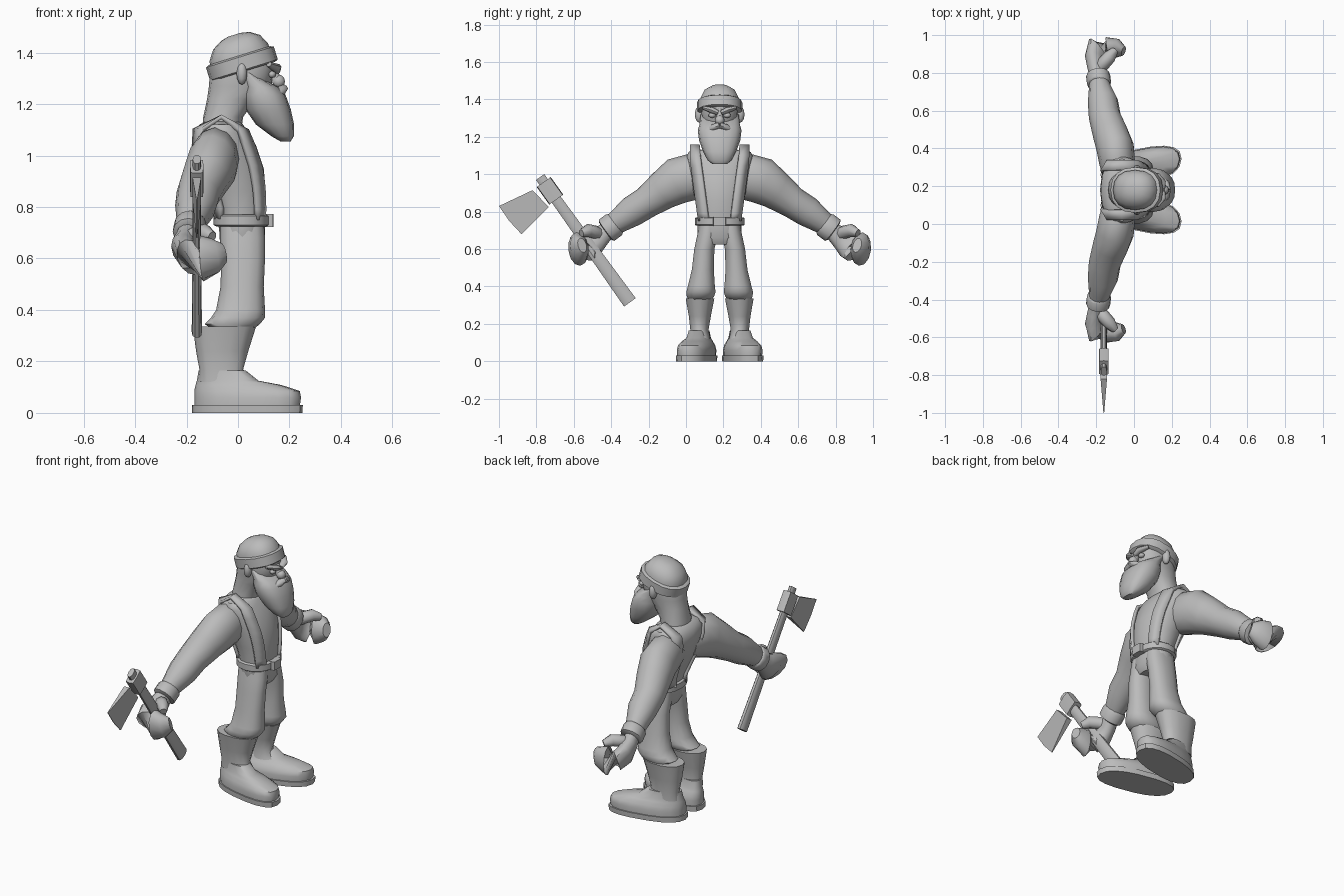
import bpy, bmesh, math
from mathutils import Vector, Matrix

CY = 0.18                      # symmetry plane of the figure (it faces +x)
mat = bpy.data.materials.new("light_grey")
mat.diffuse_color = (0.5, 0.5, 0.5, 1)


def finish(name, bm, angle=50):
    bmesh.ops.recalc_face_normals(bm, faces=bm.faces)
    me = bpy.data.meshes.new(name)
    bm.to_mesh(me)
    bm.free()
    me.materials.append(mat)
    ob = bpy.data.objects.new(name, me)
    bpy.context.collection.objects.link(ob)
    bpy.ops.object.select_all(action='DESELECT')
    ob.select_set(True)
    bpy.context.view_layer.objects.active = ob
    bpy.ops.object.shade_smooth_by_angle(angle=math.radians(angle))
    return ob


def skin(name, rings, angle=50):
    """Join rings of points and cap both ends."""
    bm = bmesh.new()
    vs = [[bm.verts.new(p) for p in r] for r in rings]
    n = len(vs[0])
    for a, b in zip(vs, vs[1:]):
        for i in range(n):
            bm.faces.new((a[i], a[(i + 1) % n], b[(i + 1) % n], b[i]))
    bm.faces.new(vs[0])
    bm.faces.new(vs[-1])
    return finish(name, bm, angle)


def oval(n, e):
    out = []
    for i in range(n):
        c, s = math.cos(math.tau * i / n), math.sin(math.tau * i / n)
        out.append((math.copysign(abs(c) ** (2 / e), c), math.copysign(abs(s) ** (2 / e), s)))
    return out


def stack(name, secs, n=16, e=2.3, side=1, shear=0.0, angle=50):
    """Level sections: z, back x, front x, half width, sideways centre."""
    rings = []
    for z, x0, x1, hw, d in secs:
        ring = []
        for c, s in oval(n, e):
            x = (x0 + x1) / 2 + c * (x1 - x0) / 2
            ring.append((x, CY + side * (d + s * hw + shear * (x + 0.08)), z))
        rings.append(ring)
    return skin(name, rings, angle)


def tube(name, path, side=1, n=12, e=2.0, ref=(1, 0, 0), angle=50):
    """Path points: x, sideways, z, radius along ref, radius across it."""
    pts = [Vector((p[0], CY + side * p[1], p[2])) for p in path]
    rings = []
    for i, p in enumerate(pts):
        t = (pts[min(i + 1, len(pts) - 1)] - pts[max(i - 1, 0)]).normalized()
        a = Vector(ref)
        a = (a - t * a.dot(t)).normalized()
        b = t.cross(a)
        rings.append([p + a * c * path[i][3] + b * s * path[i][4] for c, s in oval(n, e)])
    return skin(name, rings, angle)


def ball(name, loc, scale, seg=12, rot=0.0):
    bm = bmesh.new()
    bmesh.ops.create_uvsphere(bm, u_segments=seg, v_segments=seg // 2 + 1, radius=1)
    m = Matrix.Translation((loc[0], CY + loc[1], loc[2])) @ Matrix.Rotation(rot, 4, 'X')
    bm.transform(m @ Matrix.Diagonal((*scale, 1)))
    return finish(name, bm)


# Torso, neck, pelvis and belt
TORSO = [(0.72, -0.075, 0.10, 0.115, 0), (0.79, -0.085, 0.105, 0.12, 0),
         (0.86, -0.115, 0.108, 0.13, 0), (0.95, -0.155, 0.10, 0.15, 0),
         (1.04, -0.18, 0.07, 0.17, 0), (1.09, -0.175, 0.04, 0.18, 0),
         (1.12, -0.15, 0.02, 0.165, 0), (1.132, -0.13, 0.01, 0.09, 0)]
stack("torso", TORSO)
stack("pelvis", [(0.625, -0.05, 0.085, 0.10, 0), (0.66, -0.07, 0.105, 0.118, 0),
                 (0.74, -0.075, 0.105, 0.118, 0)])
stack("belt", [(0.725, -0.085, 0.115, 0.126, 0), (0.73, -0.095, 0.122, 0.132, 0),
               (0.765, -0.095, 0.122, 0.132, 0), (0.77, -0.085, 0.115, 0.126, 0)], angle=40)
stack("buckle", [(0.722, 0.10, 0.138, 0.035, 0), (0.772, 0.10, 0.138, 0.035, 0)], n=8, e=8, angle=20)
stack("neck", [(1.08, -0.14, 0.01, 0.095, 0), (1.15, -0.135, 0.02, 0.088, 0),
               (1.22, -0.12, 0.07, 0.085, 0), (1.27, -0.113, 0.13, 0.095, 0),
               (1.34, -0.108, 0.14, 0.10, 0), (1.39, -0.09, 0.13, 0.095, 0)])


def torso_x(d, z, front):
    """Front or back surface of the torso."""
    for a, b in zip(TORSO, TORSO[1:]):
        if z <= b[0]:
            break
    f = min(1, max(0, (z - a[0]) / (b[0] - a[0])))
    x0, x1, hw = (a[k] + f * (b[k] - a[k]) for k in (1, 2, 3))
    k = max(0.25, 1 - min(1, abs(d) / hw) ** 2.3) ** (1 / 2.3)
    return (x0 + x1) / 2 + (1 if front else -1) * (k * (x1 - x0) / 2 + 0.008)


# Straps over the shoulders, following the torso
for side, tag in ((1, "left"), (-1, "right")):
    path = [(0.75 + i * 0.042, 0.085 + 0.045 * i / 8, True) for i in range(9)]
    path += [(1.138, 0.132, None)]
    path += [(1.09 - i * 0.042, 0.13 - 0.065 * i / 8, False) for i in range(9)]
    bm = bmesh.new()
    rows = []
    for z, d, front in path:
        row = []
        for e in (d - 0.026, d + 0.026):
            x = -0.065 if front is None else torso_x(e, z, front)
            row.append(bm.verts.new((x, CY + side * e, z + (0.012 if z > 1.08 else 0))))
        rows.append(row)
    for a, b in zip(rows, rows[1:]):
        bm.faces.new((a[0], a[1], b[1], b[0]))
    ob = finish(tag + "_strap", bm, 40)
    mod = ob.modifiers.new("thickness", 'SOLIDIFY')
    mod.thickness, mod.offset = 0.018, 0

# Limbs on both sides
for side, tag in ((1, "left"), (-1, "right")):
    tube(tag + "_arm", [(-0.08, 0.06, 0.985, 0.08, 0.09), (-0.09, 0.15, 0.985, 0.095, 0.125),
                        (-0.10, 0.225, 0.965, 0.10, 0.125), (-0.125, 0.30, 0.915, 0.095, 0.105),
                        (-0.155, 0.39, 0.85, 0.085, 0.085), (-0.165, 0.47, 0.80, 0.08, 0.082),
                        (-0.18, 0.54, 0.75, 0.06, 0.065), (-0.19, 0.59, 0.715, 0.048, 0.055)], side)
    tube(tag + "_cuff", [(-0.185, 0.555, 0.738, 0.056, 0.062), (-0.185, 0.565, 0.73, 0.064, 0.07),
                         (-0.19, 0.605, 0.70, 0.064, 0.07), (-0.19, 0.612, 0.695, 0.05, 0.055)], side)
    tube(tag + "_hand", [(-0.19, 0.59, 0.71, 0.04, 0.045), (-0.20, 0.64, 0.665, 0.045, 0.06),
                         (-0.205, 0.69, 0.63, 0.05, 0.085), (-0.185, 0.735, 0.605, 0.055, 0.095),
                         (-0.14, 0.755, 0.60, 0.055, 0.09), (-0.09, 0.75, 0.61, 0.05, 0.07),
                         (-0.055, 0.735, 0.62, 0.025, 0.04)], side, ref=(0.8, 0.5, 0) if side > 0 else (0.8, -0.5, 0))
    tube(tag + "_thumb", [(-0.20, 0.63, 0.67, 0.03, 0.03), (-0.165, 0.665, 0.69, 0.036, 0.036),
                          (-0.13, 0.705, 0.70, 0.035, 0.035), (-0.10, 0.74, 0.685, 0.02, 0.02)],
         side, n=8, ref=(0, 0, 1))
    stack(tag + "_trouser_leg", [(0.325, -0.10, 0.06, 0.06, 0.105), (0.345, -0.13, 0.085, 0.074, 0.103),
                                 (0.37, -0.105, 0.105, 0.08, 0.10), (0.40, -0.085, 0.105, 0.074, 0.098),
                                 (0.49, -0.068, 0.10, 0.06, 0.09), (0.60, -0.065, 0.105, 0.055, 0.082),
                                 (0.68, -0.07, 0.105, 0.056, 0.064), (0.74, -0.07, 0.10, 0.05, 0.058)], 14, side=side)
    stack(tag + "_boot", [(0.12, -0.155, 0.05, 0.055, 0.105), (0.17, -0.15, 0.02, 0.05, 0.108),
                          (0.24, -0.163, 0.04, 0.06, 0.106), (0.335, -0.175, 0.07, 0.078, 0.105)], 14, side=side)
    stack(tag + "_shoe", [(0.025, -0.17, 0.24, 0.09, 0.10), (0.06, -0.17, 0.245, 0.092, 0.10),
                          (0.085, -0.17, 0.24, 0.085, 0.10), (0.108, -0.165, 0.17, 0.07, 0.102),
                          (0.125, -0.16, 0.08, 0.058, 0.104), (0.165, -0.153, 0.03, 0.05, 0.106)],
          18, 2.5, side, 0.2)
    stack(tag + "_sole", [(0.0, -0.178, 0.25, 0.095, 0.10), (0.03, -0.178, 0.252, 0.097, 0.10)],
          18, 2.5, side, 0.2, 40)
    # Ear, eye, brow and moustache half
    ball(tag + "_ear", (0.015, side * 0.108, 1.32), (0.022, 0.025, 0.045), 10)
    ball(tag + "_eye", (0.132, side * 0.04, 1.315), (0.016, 0.02, 0.014), 8)
    tube(tag + "_brow", [(0.15, 0.008, 1.328, 0.015, 0.012), (0.148, 0.04, 1.342, 0.022, 0.016),
                         (0.12, 0.085, 1.355, 0.012, 0.01)], side, n=8)
    tube(tag + "_moustache", [(0.175, 0, 1.262, 0.02, 0.016), (0.168, 0.035, 1.25, 0.02, 0.018),
                              (0.135, 0.075, 1.225, 0.01, 0.008)], side, n=8)

# Nose and beard
ball("nose", (0.158, 0, 1.288), (0.026, 0.026, 0.026), 10)
tube("nose_bridge", [(0.128, 0, 1.345, 0.015, 0.013), (0.15, 0, 1.29, 0.022, 0.022)], n=8)
stack("beard", [(1.055, 0.165, 0.205, 0.04, 0), (1.075, 0.13, 0.217, 0.065, 0),
                (1.12, 0.07, 0.218, 0.088, 0), (1.18, 0.028, 0.205, 0.11, 0),
                (1.235, 0.015, 0.185, 0.117, 0), (1.265, 0.012, 0.16, 0.108, 0),
                (1.32, 0.01, 0.06, 0.102, 0)], 16, 2.4)

# Knitted hat: crown and turned-up band, tilted with the front raised
cap = stack("hat_crown", [(-0.02, -0.125, 0.125, 0.108, 0), (0.045, -0.118, 0.12, 0.105, 0),
                          (0.085, -0.09, 0.10, 0.085, 0), (0.108, -0.05, 0.065, 0.05, 0),
                          (0.115, -0.02, 0.03, 0.02, 0)])
band = stack("hat_band", [(-0.032, -0.126, 0.126, 0.11, 0), (-0.026, -0.138, 0.138, 0.121, 0),
                          (0.026, -0.138, 0.138, 0.121, 0), (0.032, -0.124, 0.124, 0.108, 0)])
tilt = Matrix.Translation((0.015, 0, 1.358)) @ Matrix.Rotation(-0.3, 4, 'Y')
for ob in (cap, band):
    ob.data.transform(tilt)

# Axe in the right hand (handle, collar and thin blade)
A, B = Vector((-0.16, -0.30, 0.315)), Vector((-0.16, -0.78, 0.985))


def along(f, r, q):
    p = A.lerp(B, f)
    return (p.x, p.y - CY, p.z, r, q)


tube("axe_handle", [along(0, 0.02, 0.04), along(0.45, 0.017, 0.034), along(1, 0.016, 0.028)], n=10, e=2.5)
tube("axe_collar", [along(0.82, 0.026, 0.046), along(0.96, 0.026, 0.046)], n=8, e=8, angle=20)
outline = [(-0.82, 0.915), (-1.0, 0.83), (-0.945, 0.75), (-0.88, 0.68), (-0.735, 0.825)]
thick = [0.017, 0.002, 0.002, 0.002, 0.017]
skin("axe_blade", [[(-0.16 + s * t, y, z) for (y, z), t in zip(outline, thick)] for s in (-1, 1)], 20)
